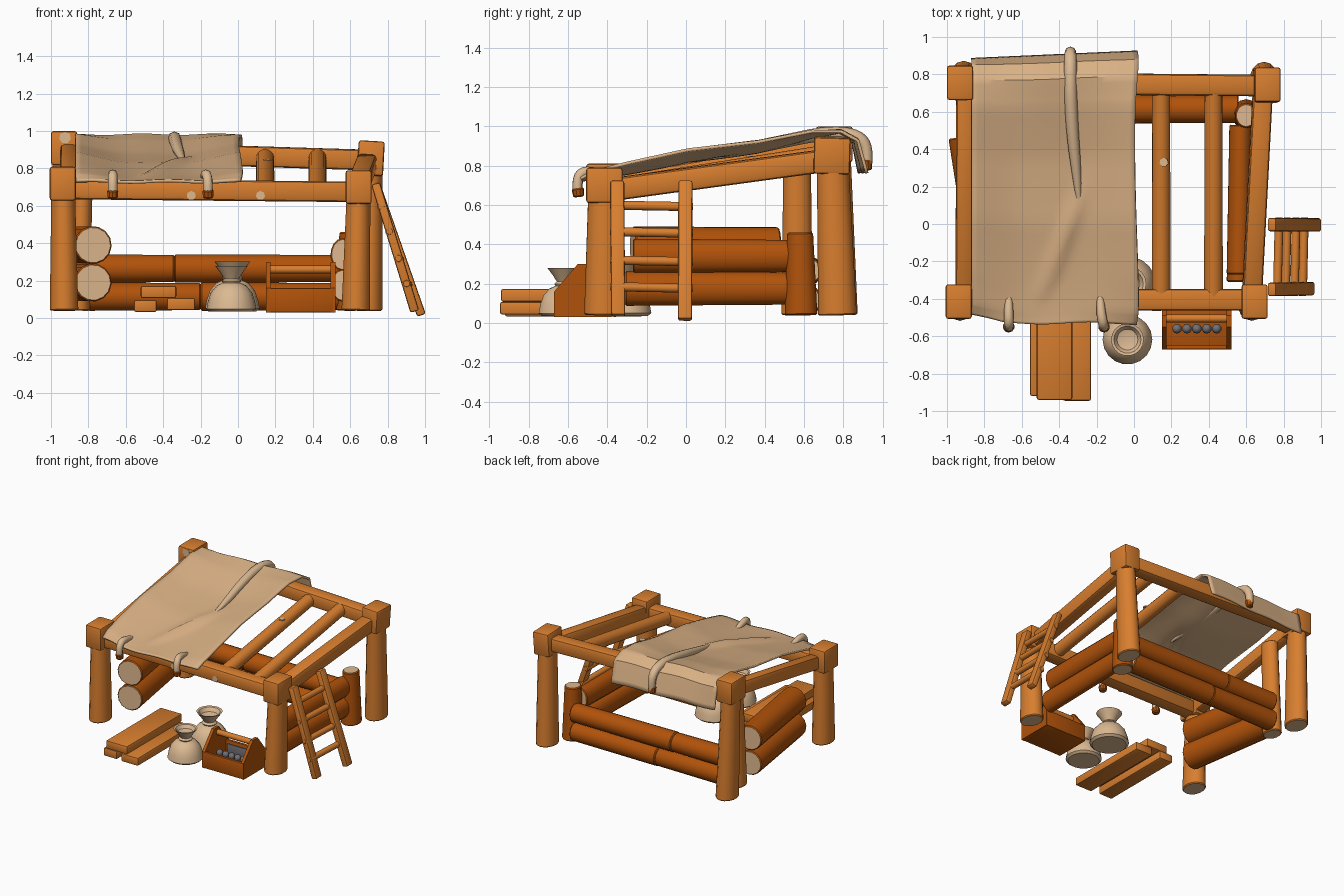
import bpy, bmesh, math
from mathutils import Vector, Matrix

if "Cube" in bpy.data.objects:
    bpy.data.objects.remove(bpy.data.objects["Cube"])


def material(name, rgb):
    m = bpy.data.materials.new(name)
    m.use_nodes = True
    m.diffuse_color = (*rgb, 1)
    m.node_tree.nodes["Principled BSDF"].inputs["Base Color"].default_value = (*rgb, 1)
    return m


LIGHT = material("light orange wood", (0.69, 0.21, 0.028))
DARK = material("dark orange wood", (0.44, 0.085, 0.003))
CREAM = material("cut wood cream", (0.74, 0.48, 0.27))
CLOTH = material("tan cloth", (0.70, 0.44, 0.235))
SACK = material("pale sack", (0.72, 0.49, 0.29))
METAL = material("grey metal", (0.16, 0.16, 0.18))


def add(name, bm, *mats):
    bmesh.ops.recalc_face_normals(bm, faces=bm.faces)
    me = bpy.data.meshes.new(name)
    bm.to_mesh(me)
    bm.free()
    for m in mats:
        me.materials.append(m)
    ob = bpy.data.objects.new(name, me)
    bpy.context.collection.objects.link(ob)
    return ob


def frame(a, b):
    a, b = Vector(a), Vector(b)
    turn = Vector((0, 0, 1)).rotation_difference(b - a).to_matrix().to_4x4()
    return Matrix.Translation((a + b) / 2) @ turn, (b - a).length


def log(name, a, b, r1, r2, mat, cap=CREAM, flat=1.0, sides=14, bevel=0.007):
    """Round timber from a to b, with cut ends in the cap material."""
    mx, length = frame(a, b)
    bm = bmesh.new()
    bmesh.ops.create_cone(bm, cap_ends=True, segments=sides, radius1=r1, radius2=r2,
                          depth=length, matrix=mx @ Matrix.Diagonal((flat, 1, 1, 1)))
    if bevel:
        rim = [e for e in bm.edges if any(len(f.verts) > 4 for f in e.link_faces)]
        bmesh.ops.bevel(bm, geom=rim, offset=bevel, segments=1, affect='EDGES')
    for f in bm.faces:
        f.material_index = int(len(f.verts) > 4)
    return add(name, bm, mat, cap)


def bar(name, a, b, w, h, mat, bevel=0.015):
    """Squared timber from a to b with softened edges."""
    mx, length = frame(a, b)
    bm = bmesh.new()
    bmesh.ops.create_cube(bm, size=1, matrix=mx @ Matrix.Diagonal((w, h, length, 1)))
    bmesh.ops.bevel(bm, geom=bm.edges[:], offset=bevel, segments=2, profile=0.5, affect='EDGES')
    return add(name, bm, mat)


def tube(name, pts, radius, mat):
    """Soft cord through points given as x, y, z, thickness."""
    cu = bpy.data.curves.new(name, 'CURVE')
    cu.dimensions = '3D'
    cu.bevel_depth, cu.bevel_resolution, cu.use_fill_caps = radius, 2, True
    sp = cu.splines.new('NURBS')
    sp.points.add(len(pts) - 1)
    for p, (x, y, z, t) in zip(sp.points, pts):
        p.co, p.radius = (x, y, z, 1), t
    sp.order_u, sp.use_endpoint_u, sp.resolution_u = 3, True, 4
    cu.materials.append(mat)
    ob = bpy.data.objects.new(name, cu)
    bpy.context.collection.objects.link(ob)
    return ob


# Corner posts and their blocks: foot, post top, block bottom, block top
corners = {
    "front_right": ((-0.93, -0.42, 0.04), (-0.935, -0.415, 0.72), (-0.937, -0.415, 0.628), (-0.937, -0.415, 0.81)),
    "front_left": ((0.63, -0.42, 0.04), (0.645, -0.415, 0.70), (0.645, -0.415, 0.61), (0.645, -0.415, 0.79)),
    "back_right": ((-0.91, 0.775, 0.04), (-0.93, 0.755, 0.91), (-0.93, 0.755, 0.818), (-0.93, 0.755, 1.0)),
    "back_left": ((0.695, 0.77, 0.04), (0.71, 0.745, 0.85), (0.705, 0.74, 0.76), (0.715, 0.745, 0.945)),
}
for name, (foot, head, low, high) in corners.items():
    log(name + "_post", foot, head, 0.098, 0.08, LIGHT, flat=0.8)
    bar(name + "_block", low, high, 0.14, 0.185, LIGHT, 0.014)
log("inner_back_post", (-0.855, 0.565, 0.04), (-0.83, 0.565, 0.80), 0.08, 0.07, LIGHT, flat=0.8)
log("short_back_post", (0.6, 0.585, 0.04), (0.6, 0.58, 0.46), 0.083, 0.066, DARK, flat=0.9)

# Roof beams and rafters
bar("front_beam", (-0.92, -0.405, 0.69), (0.62, -0.405, 0.675), 0.11, 0.115, LIGHT, 0.022)
bar("back_beam", (-0.92, 0.755, 0.895), (0.70, 0.74, 0.845), 0.11, 0.115, LIGHT, 0.022)
bar("right_beam", (-0.91, -0.4, 0.69), (-0.905, 0.74, 0.885), 0.09, 0.11, LIGHT, 0.022)
bar("left_beam", (0.63, -0.4, 0.675), (0.69, 0.74, 0.83), 0.105, 0.115, LIGHT, 0.022)
for x in (0.145, 0.425):
    log("rafter", (x, -0.4, 0.68), (x, 0.74, 0.862), 0.05, 0.048, LIGHT, sides=16)
for x in (-0.25, 0.12):
    log("worn_chip", (x, -0.46, 0.655), (x, -0.464, 0.655), 0.025, 0.025, CREAM, sides=7, bevel=0)
log("worn_chip", (0.16, 0.33, 0.842), (0.16, 0.33, 0.85), 0.024, 0.024, CREAM, sides=7, bevel=0)
log("worn_chip", (-0.925, 0.664, 0.965), (-0.925, 0.66, 0.965), 0.032, 0.032, CREAM, sides=7, bevel=0)

# Stacked log walls
for z, split in ((0.115, -0.2), (0.265, -0.34)):
    log("back_log", (-0.8, 0.615, z), (split, 0.615, z), 0.078, 0.074, DARK)
    log("back_log", (split, 0.615, z), (0.56, 0.615, z), 0.078, 0.074, DARK)
for z, y0, y1 in ((0.175, -0.31, 0.52), (0.34, -0.27, 0.53)):
    log("left_log", (0.56, y0, z), (0.57, y1, z), 0.088, 0.082, DARK, flat=0.75)
for z in (0.19, 0.39):
    log("right_log", (-0.775, -0.27, z), (-0.895, 0.47, z), 0.102, 0.098, DARK)

# Draped cloth roof: section along y as y, z
section = [(-0.53, 0.73), (-0.47, 0.765), (-0.3, 0.81), (0, 0.878), (0.35, 0.92),
           (0.62, 0.975), (0.76, 0.975), (0.84, 0.93), (0.88, 0.765)]


def along(v):
    s = v * (len(section) - 1)
    i = min(int(s), len(section) - 2)
    return Vector(section[i]).lerp(Vector(section[i + 1]), s - i)


bm = bmesh.new()
bmesh.ops.create_grid(bm, x_segments=28, y_segments=40, size=0.5)
for p in bm.verts:
    u, v = p.co.x + 0.5, p.co.y + 0.5
    y, z = along(v)
    x = -0.87 + 0.885 * u + 0.01 * math.sin(9 * v) * u
    sag = math.sin(math.pi * u) * math.sin(math.pi * min(v / 0.75, 1))
    fold = 0.03 * math.exp(-((x + 0.38 - 0.4 * (y + 0.1)) / 0.035) ** 2)
    fold *= max(0, 1 - (abs(y + 0.1) / 0.33) ** 2)
    z += -0.06 * sag + fold + 0.004 * math.sin(14 * u + 3 * v)
    y += 0.04 * u * v + 0.05 * max(0, 1 - 5 * u) * (1 - v) + 0.006 * math.sin(11 * u) * (1 - v)
    p.co = (x, y, z)
cloth = add("cloth_roof", bm, CLOTH)
sol = cloth.modifiers.new("thickness", 'SOLIDIFY')
sol.thickness, sol.offset = 0.016, 0

# Cords and their wooden pegs
tube("cloth_roll", [(-0.34, 0.92, 0.80, 0.75), (-0.34, 0.925, 0.89, 0.9), (-0.34, 0.87, 0.955, 1),
                    (-0.34, 0.72, 0.968, 1), (-0.33, 0.5, 0.925, 0.95), (-0.31, 0.3, 0.875, 0.8),
                    (-0.29, 0.08, 0.835, 0.3)], 0.035, SACK)
log("roll_peg", (-0.34, 0.915, 0.83), (-0.34, 0.92, 0.775), 0.032, 0.026, DARK, DARK, sides=10)
for x, lean in ((-0.67, 0), (-0.16, 0.02)):
    tube("tie_cord", [(x - lean, -0.38, 0.74, 0.7), (x - lean, -0.46, 0.772, 1), (x, -0.56, 0.765, 1),
                      (x, -0.55, 0.67, 1)], 0.026, SACK)
    log("tie_peg", (x, -0.55, 0.685), (x, -0.545, 0.64), 0.032, 0.028, DARK, DARK, sides=10)

# Ladder
foot, head = Vector((0.965, 0, 0.015)), Vector((0.735, 0, 0.72))
for x, y, z, y_top in ((-0.02, -0.345, 0.02, -0.35), (0.016, -0.005, 0, -0.003)):
    bar("ladder_rail", foot + Vector((x, y, z)), head + Vector((0, y_top, 0)), 0.048, 0.072, LIGHT, 0.012)
for z in (0.18, 0.315, 0.46, 0.595):
    x = foot.lerp(head, (z - 0.015) / 0.705).x
    log("ladder_rung", (x - 0.01, -0.385, z + 0.004), (x, 0.035, z - 0.004), 0.023, 0.023,
        LIGHT, LIGHT, sides=12, bevel=0.006)

# Loose planks
for x, z, w, y in ((-0.495, 0.065, 0.12, -0.92), (-0.305, 0.075, 0.15, -0.945), (-0.425, 0.14, 0.19, -0.94)):
    bar("plank", (x, y, z), (x, y + 0.7, z), w, 0.065, LIGHT, 0.01)

# Tied sacks, turned from a profile of radius, height
outline = [(0, 0), (0.125, 0), (0.143, 0.015), (0.135, 0.06), (0.118, 0.11), (0.085, 0.15), (0.05, 0.165),
           (0.056, 0.175), (0.042, 0.188), (0.066, 0.225), (0.094, 0.262), (0.078, 0.258), (0.06, 0.23), (0, 0.215)]
for x, y, grow in ((-0.035, -0.618, 0.93), (-0.03, -0.32, 1.02)):
    bm = bmesh.new()
    vs = [bm.verts.new((r, 0, z)) for r, z in outline]
    es = [bm.edges.new(pair) for pair in zip(vs, vs[1:])]
    bmesh.ops.spin(bm, geom=vs + es, cent=(0, 0, 0), axis=(0, 0, 1), angle=math.tau, steps=18)
    bmesh.ops.remove_doubles(bm, verts=bm.verts, dist=0.0005)
    sack = add("sack", bm, SACK)
    sack.location, sack.scale = (x, y, 0.035), (grow, grow, grow)

# Tool box with gable ends, handle and contents
gable = [(-0.67, 0.03), (-0.38, 0.03), (-0.38, 0.16), (-0.49, 0.3), (-0.55, 0.3), (-0.67, 0.16)]
for x in (0.15, 0.495):
    bm = bmesh.new()
    face = bm.faces.new([bm.verts.new((x, y, z)) for y, z in gable])
    ext = bmesh.ops.extrude_face_region(bm, geom=[face])
    moved = [g for g in ext["geom"] if isinstance(g, bmesh.types.BMVert)]
    bmesh.ops.translate(bm, verts=moved, vec=(0.025, 0, 0))
    add("box_end", bm, DARK)
for y in (-0.66, -0.39):
    bar("box_wall", (0.16, y, 0.095), (0.51, y, 0.095), 0.13, 0.022, DARK, 0.005)
bar("box_floor", (0.16, -0.525, 0.045), (0.51, -0.525, 0.045), 0.03, 0.28, DARK, 0.004)
log("box_handle", (0.16, -0.505, 0.26), (0.51, -0.505, 0.26), 0.022, 0.022, LIGHT, LIGHT, sides=12, bevel=0.004)
bar("box_blade", (0.22, -0.45, 0.11), (0.44, -0.45, 0.11), 0.1, 0.012, METAL, 0.003)
for i in range(5):
    bm = bmesh.new()
    bmesh.ops.create_uvsphere(bm, u_segments=10, v_segments=6, radius=0.026,
                              matrix=Matrix.Translation((0.23 + 0.053 * i, -0.56, 0.13)))
    add("box_ball", bm, METAL)

# Smooth shading with crisp edges
bpy.ops.object.select_all(action='DESELECT')
for ob in bpy.context.collection.objects:
    if ob.type == 'MESH':
        ob.select_set(True)
        bpy.context.view_layer.objects.active = ob
bpy.ops.object.shade_smooth_by_angle(angle=math.radians(35))
